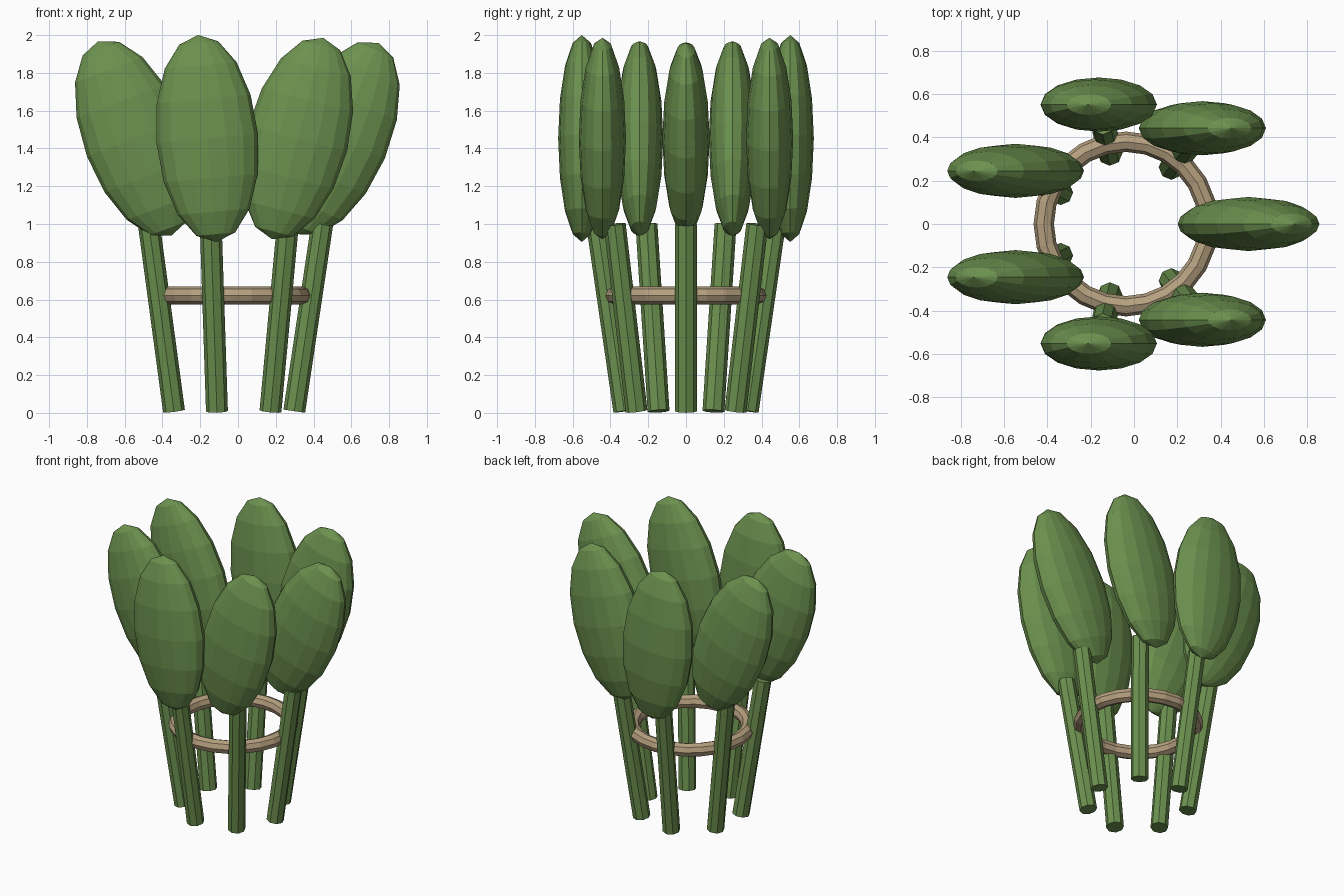
import bpy, math
from mathutils import Matrix, Vector

if "Cube" in bpy.data.objects:
    bpy.data.objects.remove(bpy.data.objects["Cube"])


def material(name, color):
    m = bpy.data.materials.new(name)
    m.diffuse_color = (*color, 1)
    m.use_nodes = True
    m.node_tree.nodes["Principled BSDF"].inputs["Base Color"].default_value = m.diffuse_color
    return m


leaf_green = material("leaf green", (0.150, 0.285, 0.078))
stem_green = material("stem green", (0.150, 0.285, 0.078))
tan = material("tan ring", (0.47, 0.355, 0.215))

COUNT = 7
CENTRE_X = -0.037


def finish(name, mat):
    ob = bpy.context.object
    ob.name = name
    ob.data.materials.append(mat)
    return ob


# Leaning stems in a circle, each carrying a flattened oval leaf
for i in range(COUNT):
    a = i * math.tau / COUNT
    out = Vector((math.cos(a), math.sin(a), 0))
    base = Vector((CENTRE_X, 0, 0.009)) + out * 0.335
    lean = 0.148
    axis = out * math.sin(lean) + Vector((0, 0, math.cos(lean)))

    bpy.ops.mesh.primitive_cylinder_add(vertices=8, radius=0.058, depth=1.0)
    stem = finish(f"stem_{i + 1}", stem_green)
    tilt = Matrix.Rotation(lean, 4, Vector((0, 0, 1)).cross(out))
    stem.matrix_world = Matrix.Translation(base + axis * 0.5) @ tilt

    # Leaves all face front, fanning sideways
    bpy.ops.mesh.primitive_uv_sphere_add(segments=16, ring_count=8, radius=1)
    leaf = finish(f"leaf_{i + 1}", leaf_green)
    centre = Vector((CENTRE_X, 0, 1.4525)) + out * 0.566
    leaf.matrix_world = (Matrix.Translation(centre)
                         @ Matrix.Rotation(0.4 * math.cos(a), 4, 'Y')
                         @ Matrix.Diagonal((0.27, 0.125, 0.55, 1)))

# Ring tying the stems together
bpy.ops.mesh.primitive_torus_add(location=(CENTRE_X, 0, 0.622), major_segments=24,
                                 minor_segments=8, major_radius=0.38,
                                 minor_radius=0.047)
finish("binding_ring", tan)
